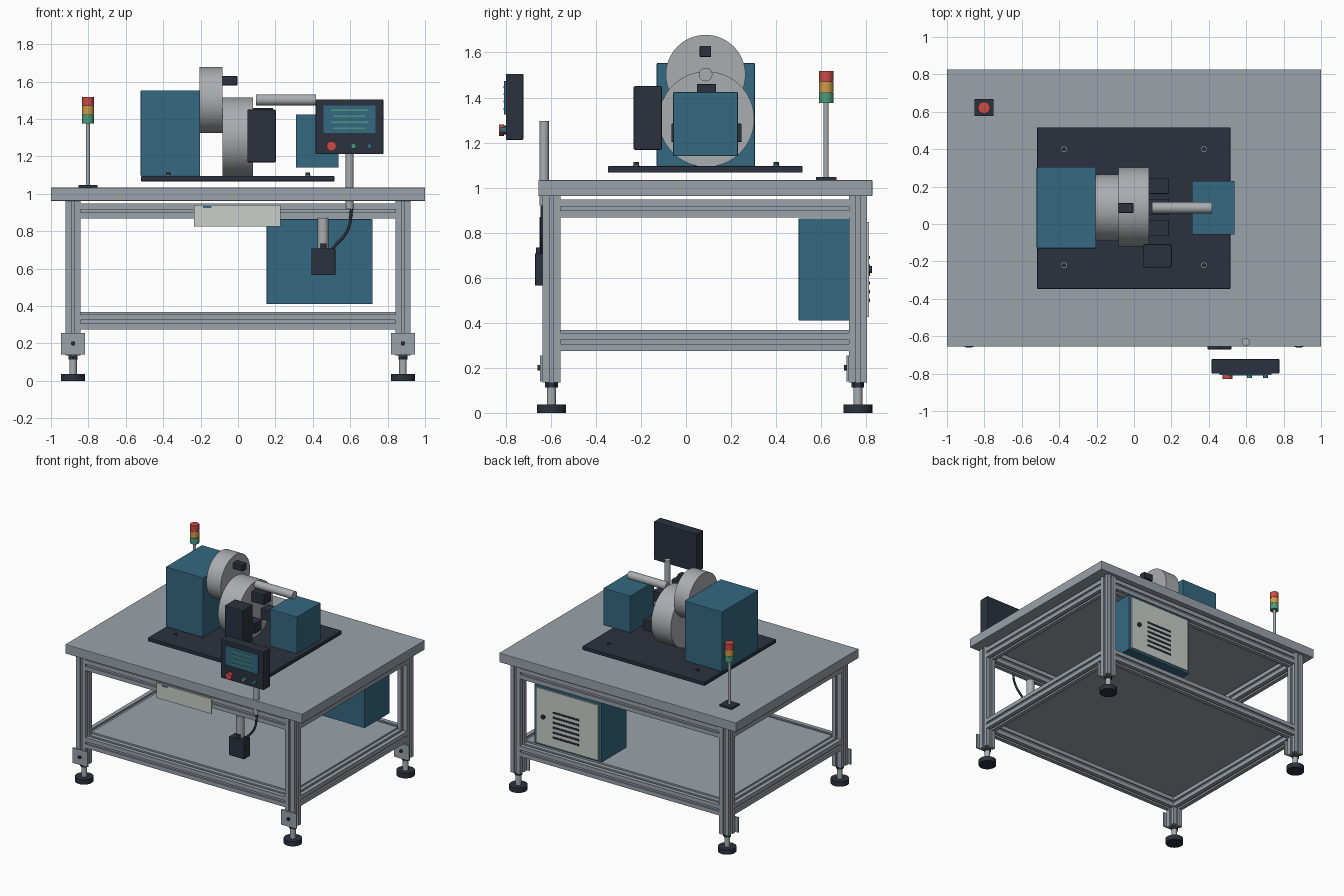
import bpy, bmesh, math
from mathutils import Matrix, Vector

if "Cube" in bpy.data.objects:
    bpy.data.objects.remove(bpy.data.objects["Cube"])


def mat(name, rgb):
    m = bpy.data.materials.new(name)
    m.diffuse_color = (*rgb, 1)
    m.use_nodes = True
    m.node_tree.nodes["Principled BSDF"].inputs["Base Color"].default_value = m.diffuse_color
    return m


GREY = mat("aluminium_grey", (0.32, 0.36, 0.40))
STEEL = mat("bright_steel", (0.40, 0.42, 0.44))
DARK = mat("charcoal", (0.024, 0.031, 0.047))
BLUE = mat("machine_blue", (0.035, 0.14, 0.22))
CREAM = mat("pale_panel", (0.58, 0.62, 0.58))
RED = mat("signal_red", (0.60, 0.07, 0.06))
AMBER = mat("signal_amber", (0.62, 0.33, 0.06))
GREEN = mat("signal_green", (0.07, 0.33, 0.20))


def finish(name, bm, m, smooth=False):
    bmesh.ops.recalc_face_normals(bm, faces=bm.faces)
    me = bpy.data.meshes.new(name)
    bm.to_mesh(me)
    bm.free()
    me.materials.append(m)
    ob = bpy.data.objects.new(name, me)
    bpy.context.collection.objects.link(ob)
    if smooth:
        bpy.ops.object.select_all(action='DESELECT')
        ob.select_set(True)
        bpy.context.view_layer.objects.active = ob
        bpy.ops.object.shade_smooth_by_angle(angle=math.radians(35))
    return ob


def box(name, x, y, z, m, bevel=0.0):
    """Box from (min, max) ranges on each axis."""
    bm = bmesh.new()
    bmesh.ops.create_cube(bm, size=1)
    for v in bm.verts:
        v.co = [(r[0] + r[1]) / 2 + c * (r[1] - r[0]) for r, c in zip((x, y, z), v.co)]
    if bevel:
        bmesh.ops.bevel(bm, geom=bm.edges[:], offset=bevel, segments=2, affect='EDGES', profile=0.5)
    return finish(name, bm, m)


AXES = {'X': Matrix.Rotation(math.pi / 2, 4, 'Y'), 'Y': Matrix.Rotation(math.pi / 2, 4, 'X'),
        'Z': Matrix.Identity(4)}


def cyl(name, centre, r, length, m, axis='Z', n=32):
    bm = bmesh.new()
    bmesh.ops.create_cone(bm, cap_ends=True, segments=n, radius1=r, radius2=r, depth=length,
                          matrix=Matrix.Translation(centre) @ AXES[axis])
    return finish(name, bm, m, True)


def extrusion(name, centre, length, axis):
    """Square slotted profile with one groove per side."""
    h, g, d = 0.04, 0.009, 0.013
    side = [(-h, -h), (-g, -h), (-g, -h + d), (g, -h + d), (g, -h)]
    bm = bmesh.new()
    verts = []
    for k in range(4):
        rot = Matrix.Rotation(k * math.pi / 2, 2)
        for p in side:
            q = rot @ Vector(p)
            verts.append(bm.verts.new((q.x, q.y, -length / 2)))
    face = bm.faces.new(verts)
    ext = bmesh.ops.extrude_face_region(bm, geom=[face])
    bmesh.ops.translate(bm, vec=(0, 0, length),
                        verts=[e for e in ext['geom'] if isinstance(e, bmesh.types.BMVert)])
    bmesh.ops.transform(bm, matrix=Matrix.Translation(centre) @ AXES[axis], verts=bm.verts)
    return finish(name, bm, GREY)


# Table frame
LX, LY = 0.882, (-0.597, 0.763)
box("table_top", (-1, 1), (-0.655, 0.827), (0.962, 1.033), GREY, 0.003)
for sx in (-1, 1):
    for y in LY:
        x = sx * LX
        extrusion("leg", (x, y, 0.549), 0.826, 'Z')
        cyl("foot_pad", (x, y, 0.0185), 0.064, 0.037, DARK)
        cyl("foot_stem", (x, y, 0.085), 0.02, 0.10, STEEL, n=20)
        cyl("foot_nut", (x, y, 0.124), 0.028, 0.022, DARK, n=6)
        box("foot_bracket", (x - 0.064, x + 0.064), (y - 0.051, y - 0.04), (0.14, 0.255), GREY)
        cyl("bracket_bolt", (x, y - 0.056, 0.2), 0.012, 0.012, DARK, 'Y', 12)
for z in (0.908, 0.315):
    for y in LY:
        extrusion("long_rail", (0, y, z), 2 * LX - 0.08, 'X')
    for sx in (-1, 1):
        extrusion("side_rail", (sx * LX, 0.083, z), 1.28, 'Y')
box("shelf", (-0.845, 0.845), (-0.557, 0.723), (0.352, 0.367), GREY)

# Machine bed
box("machine_bed", (-0.518, 0.515), (-0.347, 0.517), (1.067, 1.095), DARK, 0.003)
for x in (-0.374, 0.374):
    for y in (-0.22, 0.40):
        cyl("bed_bolt", (x, y, 1.104), 0.012, 0.02, DARK, n=12)
        cyl("bed_bolt_washer", (x, y, 1.096), 0.015, 0.004, STEEL, n=16)

# Headstock, discs, chuck and spindle
box("headstock", (-0.52, -0.203), (-0.13, 0.306), (1.095, 1.553), BLUE, 0.004)
cyl("upper_disc", (-0.144, 0.087, 1.501), 0.177, 0.122, STEEL, 'X', 64)
cyl("lower_disc", (-0.001, 0.091, 1.304), 0.212, 0.165, STEEL, 'X', 64)
box("upper_block", (-0.085, -0.003), (0.06, 0.112), (1.58, 1.629), DARK, 0.004)
for k in range(3):
    a = math.radians(90 + 120 * k)
    y, z = 0.091 + 0.13 * math.cos(a), 1.302 + 0.117 * math.sin(a)
    box("chuck_jaw", (0.08, 0.187), (y - 0.043, y + 0.043), (z - 0.041, z + 0.041), DARK, 0.004)
cyl("spindle_rod", (0.256, 0.087, 1.502), 0.03, 0.322, STEEL, 'X')
box("tool_head", (0.05, 0.202), (-0.233, -0.107), (1.168, 1.45), DARK, 0.006)
box("tailstock", (0.31, 0.538), (-0.057, 0.23), (1.14, 1.424), BLUE, 0.004)

# Signal tower
TX, TY = -0.802, 0.622
box("tower_base", (TX - 0.052, TX + 0.052), (TY - 0.045, TY + 0.045), (1.033, 1.047), DARK)
cyl("tower_pole", (TX, TY, 1.21), 0.011, 0.33, STEEL, n=16)
for name, z, m in (("green", 1.398, GREEN), ("amber", 1.446, AMBER), ("red", 1.494, RED)):
    cyl("tower_lamp_" + name, (TX, TY, z), 0.032, 0.046, m)
for z in (1.422, 1.47):
    cyl("tower_spacer", (TX, TY, z), 0.029, 0.01, DARK)

# Control panel
box("control_panel", (0.415, 0.777), (-0.80, -0.722), (1.212, 1.505), DARK, 0.004)
box("screen", (0.457, 0.735), (-0.808, -0.8), (1.324, 1.473), BLUE)
for k in range(4):
    w = 0.098 if k % 2 == 0 else 0.085
    z = 1.447 - 0.0325 * k
    box("screen_line", (0.596 - w, 0.596 + w), (-0.811, -0.807), (z - 0.004, z + 0.004), GREEN)
cyl("stop_button_collar", (0.50, -0.805, 1.255), 0.02, 0.014, DARK, 'Y', 20)
cyl("stop_button", (0.50, -0.819, 1.255), 0.026, 0.022, RED, 'Y', 24)
cyl("start_button", (0.617, -0.811, 1.255), 0.014, 0.024, GREEN, 'Y', 20)
cyl("mode_button", (0.703, -0.811, 1.255), 0.014, 0.024, BLUE, 'Y', 20)

# Panel post, cable and junction box
cyl("panel_post", (0.597, -0.63, 1.108), 0.021, 0.376, STEEL, n=24)
box("junction_box", (0.393, 0.52), (-0.67, -0.595), (0.565, 0.708), DARK, 0.003)
cyl("junction_hanger", (0.455, -0.622, 0.787), 0.029, 0.165, STEEL, n=24)
cyl("cable_gland", (0.457, -0.65, 0.72), 0.016, 0.03, DARK, n=12)
cu = bpy.data.curves.new("cable", 'CURVE')
cu.dimensions = '3D'
cu.bevel_depth = 0.008
cu.bevel_resolution = 2
cu.use_fill_caps = True
sp = cu.splines.new('BEZIER')
sp.bezier_points.add(2)
for bp, co in zip(sp.bezier_points, ((0.608, -0.638, 0.925), (0.587, -0.64, 0.808), (0.50, -0.64, 0.702))):
    bp.co = co
    bp.handle_left_type = bp.handle_right_type = 'AUTO'
cu.materials.append(DARK)
bpy.context.collection.objects.link(bpy.data.objects.new("cable", cu))

# Front plate
box("front_plate", (-0.236, 0.228), (-0.647, -0.637), (0.826, 0.94), CREAM)
box("front_plate_mark", (-0.187, -0.143), (-0.649, -0.646), (0.925, 0.935), BLUE)

# Electrical cabinet with vented door on the back
box("cabinet", (0.153, 0.72), (0.5, 0.803), (0.41, 0.864), BLUE, 0.003)
box("cabinet_door", (0.173, 0.70), (0.802, 0.812), (0.425, 0.847), CREAM)
cyl("door_lock", (0.635, 0.818, 0.637), 0.016, 0.016, DARK, 'Y', 16)
for k in range(6):
    z = 0.5 + 0.038 * k
    box("door_vent", (0.335, 0.555), (0.811, 0.816), (z - 0.007, z + 0.007), DARK)
